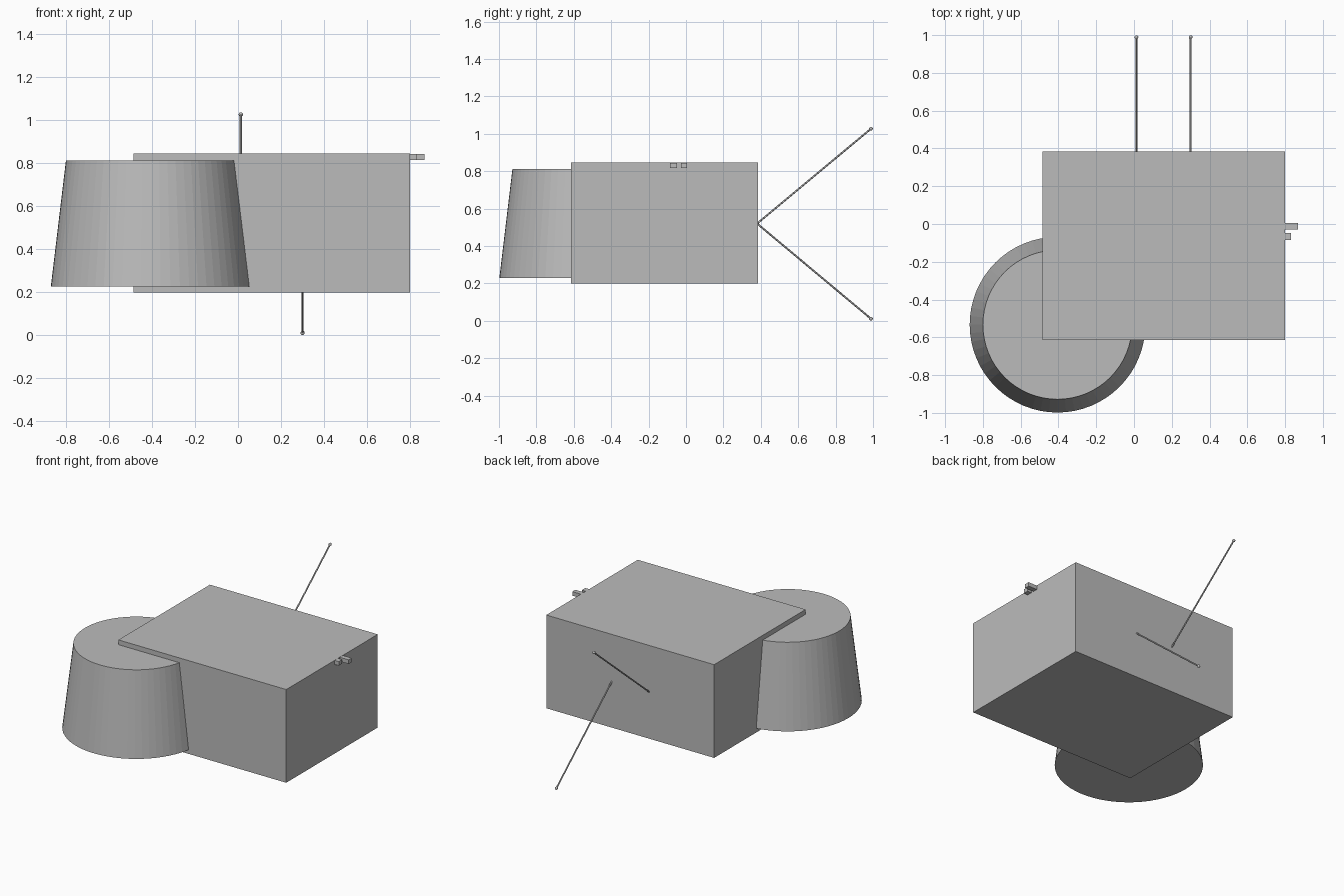
import bpy
from mathutils import Vector

cube = bpy.data.objects.get("Cube")
if cube:
    bpy.data.objects.remove(cube, do_unlink=True)

grey = bpy.data.materials.new("plain_grey")
grey.use_nodes = True
grey.diffuse_color = (0.5, 0.5, 0.5, 1)
grey.node_tree.nodes["Principled BSDF"].inputs["Base Color"].default_value = (0.5, 0.5, 0.5, 1)


def finish(name):
    obj = bpy.context.object
    obj.name = name
    obj.data.materials.append(grey)
    return obj


def box(name, low, high):
    low, high = Vector(low), Vector(high)
    bpy.ops.mesh.primitive_cube_add(size=1, location=(low + high) / 2)
    obj = finish(name)
    obj.scale = high - low
    return obj


def antenna(name, x, tip_z):
    # Thin rod slanting away from the back wall, with a small ball at its tip
    base, tip = Vector((x, 0.38, 0.52)), Vector((x, 0.989, tip_z))
    rod = tip - base
    bpy.ops.mesh.primitive_cylinder_add(vertices=12, radius=0.005, depth=rod.length,
                                        location=(base + tip) / 2)
    obj = finish(name + "_rod")
    obj.rotation_mode = 'QUATERNION'
    obj.rotation_quaternion = rod.to_track_quat('Z', 'Y')
    bpy.ops.object.shade_smooth_by_angle()
    bpy.ops.mesh.primitive_uv_sphere_add(segments=16, ring_count=8, radius=0.01, location=tip)
    finish(name + "_tip")
    bpy.ops.object.shade_smooth()


# Main block
box("body", (-0.485, -0.615, 0.2), (0.8, 0.385, 0.845))

# Tapered drum overlapping the front corner
bpy.ops.mesh.primitive_cone_add(vertices=64, radius1=0.465, radius2=0.395, depth=0.584,
                                location=(-0.405, -0.533, 0.52))
finish("tapered_drum")

# Small tabs at the upper edge of the side
box("long_tab", (0.79, -0.028, 0.816), (0.867, 0.005, 0.844))
box("short_tab", (0.79, -0.085, 0.816), (0.831, -0.048, 0.844))

# Rear antennas
antenna("upper_antenna", 0.013, 1.027)
antenna("lower_antenna", 0.3, 0.011)
